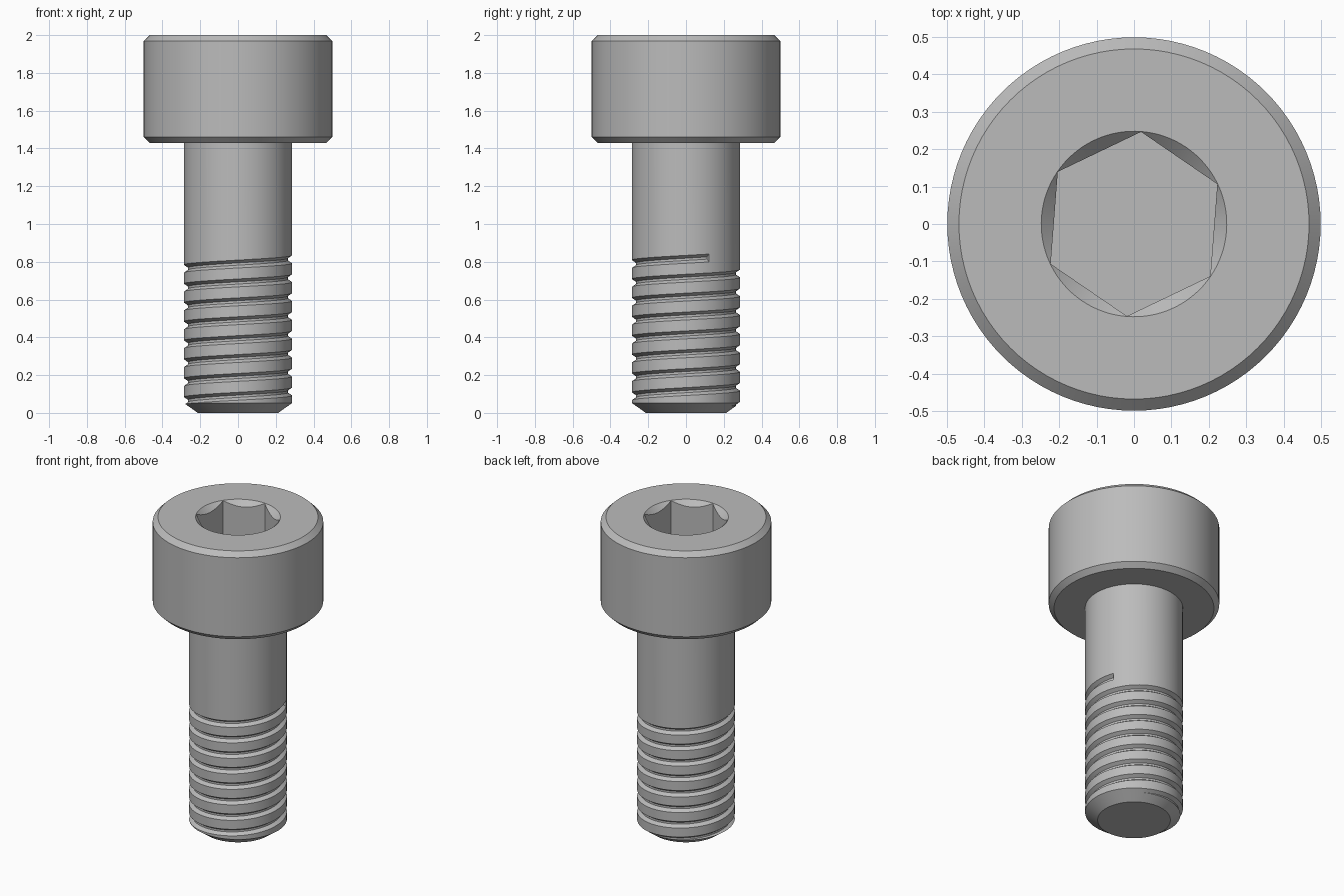
import bpy, bmesh
from math import radians, cos, sin, pi

SEG = 96            # sides of the round parts
SHANK_R = 0.286
PITCH = 0.1
TURNS = 8

if "Cube" in bpy.data.objects:
    bpy.data.objects.remove(bpy.data.objects["Cube"], do_unlink=True)

steel = bpy.data.materials.new("grey steel")
steel.use_nodes = True
grey = (0.5, 0.5, 0.5, 1)
steel.diffuse_color = grey
steel.node_tree.nodes["Principled BSDF"].inputs["Base Color"].default_value = grey


def make_object(name, bm):
    bmesh.ops.recalc_face_normals(bm, faces=bm.faces)
    mesh = bpy.data.meshes.new(name)
    bm.to_mesh(mesh)
    bm.free()
    obj = bpy.data.objects.new(name, mesh)
    bpy.context.collection.objects.link(obj)
    mesh.materials.append(steel)
    return obj


def sweep(name, rings):
    """Skin a list of closed rings and cap both ends."""
    bm = bmesh.new()
    loops = [[bm.verts.new(p) for p in ring] for ring in rings]
    for a, b in zip(loops, loops[1:]):
        n = len(a)
        for i in range(n):
            j = (i + 1) % n
            bm.faces.new((a[i], a[j], b[j], b[i]))
    bm.faces.new(loops[0])
    bm.faces.new(loops[-1])
    return make_object(name, bm)


def lathe(name, profile, sides=SEG, turn=0.0):
    """Stack of level rings from (radius, height) pairs."""
    angles = [turn + 2 * pi * i / sides for i in range(sides)]
    return sweep(name, [[(r * cos(a), r * sin(a), z) for a in angles] for r, z in profile])


# Screw body: tapered tip, shank and chamfered head
screw = lathe("socket_head_screw", [
    (0.213, 0), (SHANK_R, 0.052), (SHANK_R, 1.43),
    (0.468, 1.43), (0.499, 1.46), (0.499, 1.97), (0.468, 2)])

# Hexagonal socket and its countersink
corner = radians(85.6)
socket = lathe("socket_cutter", [(0.247, 1.715), (0.247, 2.1)], 6, corner)
sink = lathe("countersink_cutter", [(0.198, 1.95), (0.298, 2.05)], SEG, corner)

# Helical thread groove with a trapezoid section (radius, height offset)
section = [(0.264, -0.006), (0.308, -0.036), (0.308, 0.036), (0.264, 0.006)]
rings = []
for i in range(TURNS * SEG + 1):
    a = radians(25) + 2 * pi * i / SEG
    z = 0.02 + PITCH * i / SEG
    rings.append([(r * cos(a), r * sin(a), z + dz) for r, dz in section])
groove = sweep("thread_cutter", rings)

# Cut the socket and the thread out of the body
bpy.context.view_layer.objects.active = screw
for cutter in (socket, sink, groove):
    cutter.hide_render = True
    mod = screw.modifiers.new(cutter.name, 'BOOLEAN')
    mod.operation = 'DIFFERENCE'
    mod.solver = 'EXACT'
    mod.object = cutter
    bpy.ops.object.modifier_apply(modifier=mod.name)
    bpy.data.objects.remove(cutter, do_unlink=True)

# Smooth round walls, crisp edges
bpy.ops.object.select_all(action='DESELECT')
screw.select_set(True)
bpy.ops.object.shade_smooth_by_angle(angle=radians(25))
